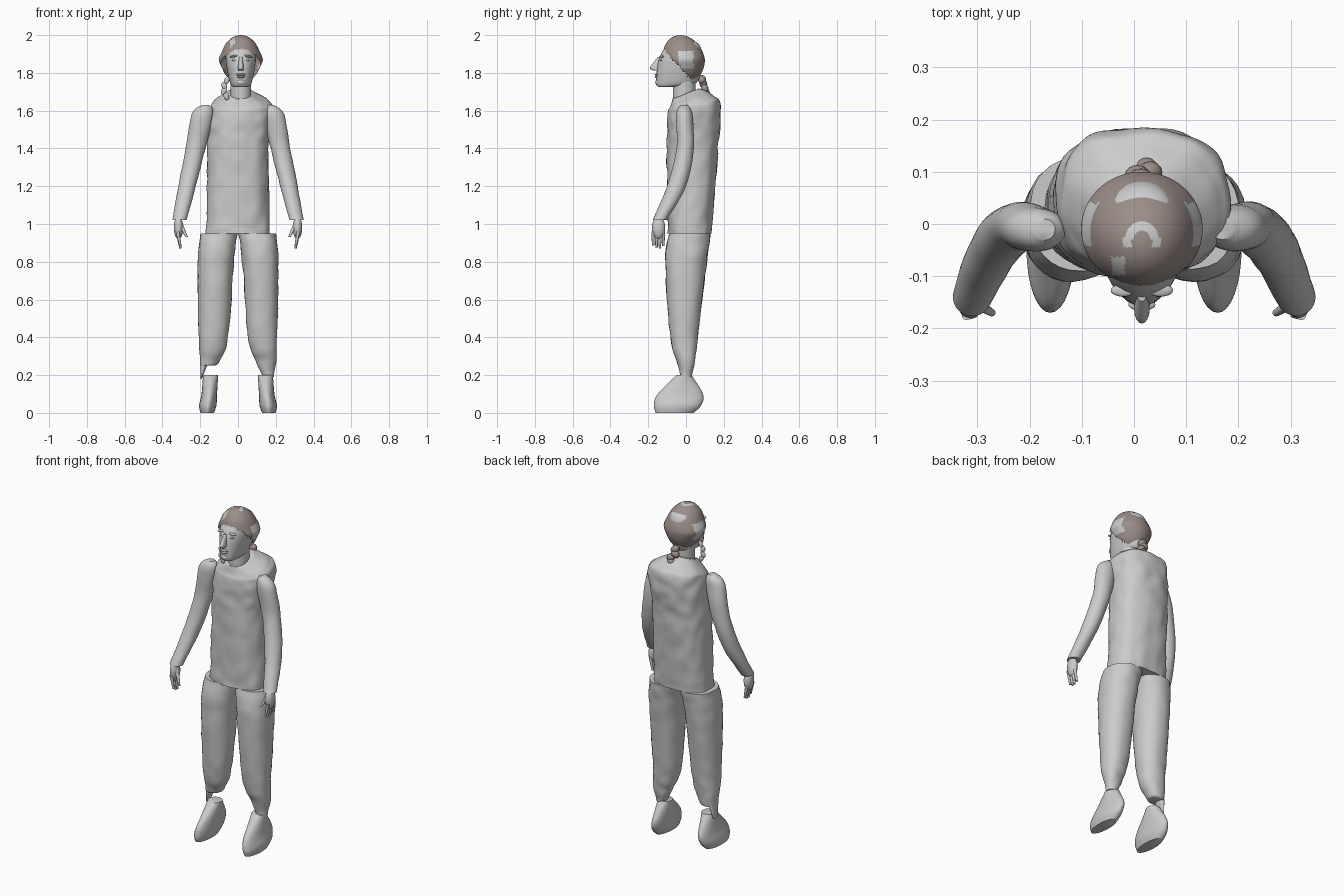
import bpy, bmesh, math, random
from mathutils import Vector, noise

old = bpy.data.objects.get("Cube")
if old:
    bpy.data.objects.remove(old)


def material(name, red, green, blue):
    mat = bpy.data.materials.new(name)
    mat.use_nodes = True
    mat.diffuse_color = (red, green, blue, 1)
    shader = mat.node_tree.nodes["Principled BSDF"]
    shader.inputs["Base Color"].default_value = mat.diffuse_color
    return mat


GREY = material("plain grey", .6, .6, .6)
BROWN = material("hair brown", .33, .27, .25)
SIDES = {"left": 1, "right": -1}
MIDDLE = .015  # the head sits slightly off the centre line


def finish(name, bm, *mats):
    bmesh.ops.recalc_face_normals(bm, faces=bm.faces)
    mesh = bpy.data.meshes.new(name)
    bm.to_mesh(mesh)
    bm.free()
    ob = bpy.data.objects.new(name, mesh)
    bpy.context.collection.objects.link(ob)
    for mat in mats:
        mesh.materials.append(mat)
    bpy.ops.object.select_all(action="DESELECT")
    ob.select_set(True)
    bpy.context.view_layer.objects.active = ob
    bpy.ops.object.shade_smooth_by_angle(angle=math.radians(50))
    return ob


def ring(z, x=0, y=0, wide=.1, deep=None):
    return Vector((z, x, y, wide, deep or wide))


def spline(rings, steps):
    """Smoothly interpolate between neighbouring rings."""
    padded = [rings[0], *rings, rings[-1]]
    for a, b, c, d in zip(padded, padded[1:], padded[2:], padded[3:]):
        for step in range(steps):
            t = step / steps
            yield b + t / 2 * (c - a + t * (2*a - 5*b + 4*c - d + t * (3*b - a - 3*c + d)))
    yield rings[-1]


def loft(name, *rings, side=1, power=2, wrinkle=0, tilt=0, sides=32, steps=6):
    """Skin a row of rounded cross-sections, with optional cloth wrinkles."""
    bm = bmesh.new()
    loops = []
    bottom, top = rings[0][0], rings[-1][0]
    for z, centre_x, centre_y, wide, deep in spline(rings, steps):
        lean = tilt * max(0, (z - bottom) / (top - bottom)) ** 8
        loop = []
        for k in range(sides):
            angle = math.tau * k / sides
            across, along = math.cos(angle), math.sin(angle)
            x = centre_x + wide * math.copysign(abs(across) ** (2 / power), across)
            y = deep * math.copysign(abs(along) ** (2 / power), along)
            point = Vector((side * x, centre_y + y, z + lean * y))
            outward = Vector((side * across, along, 0))
            point += outward * wrinkle * noise.noise(point * 16)
            loop.append(bm.verts.new(point))
        loops.append(loop)
    for low, high in zip(loops, loops[1:]):
        for k in range(sides):
            after = (k + 1) % sides
            bm.faces.new((low[k], low[after], high[after], high[k]))
    bm.faces.new(loops[0])
    bm.faces.new(loops[-1])
    return finish(name, bm, GREY)


def ball(name, position, radii, mat=GREY, turn=0):
    bm = bmesh.new()
    bmesh.ops.create_uvsphere(bm, u_segments=20, v_segments=12, radius=1)
    bmesh.ops.scale(bm, vec=radii, verts=bm.verts)
    ob = finish(name, bm, mat)
    ob.location = position
    ob.rotation_euler.y = turn


# Sleeveless top with a sloping collar
loft("torso",
     ring(z=.95, y=.02, wide=.17, deep=.115),
     ring(z=1.4, y=.035, wide=.16, deep=.135),
     ring(z=1.6, x=.018, y=.043, wide=.165, deep=.14),
     ring(z=1.65, x=.018, y=.03, wide=.14, deep=.115),
     ring(z=1.69, x=MIDDLE, wide=.07),
     power=2.5, wrinkle=.008, tilt=.4, sides=64, steps=14)


# Trousers: the right cuff is torn off higher than the left one
def trouser_leg(word, hem):
    loft(word + "_trouser_leg", hem,
         ring(z=.27, x=.15, wide=.052, deep=.047),
         ring(z=.4, x=.13, y=-.01, wide=.078, deep=.072),
         ring(z=.8, x=.118, wide=.096, deep=.11),
         ring(z=.95, x=.1, y=.02, wide=.1, deep=.11),
         side=SIDES[word], wrinkle=.005, power=2.2, steps=10)


trouser_leg("left", ring(z=.19, x=.16, wide=.03))
trouser_leg("right", ring(z=.25, x=.165, wide=.036))
loft("right_ankle_strip",
     ring(z=.18, x=.195, wide=.004, deep=.022),
     ring(z=.26, x=.18, wide=.02, deep=.035), side=-1)

for word, side in SIDES.items():
    loft(word + "_shoe",
         ring(z=0, x=.163, y=-.06, wide=.036, deep=.1),
         ring(z=.04, x=.16, y=-.045, wide=.046, deep=.125),
         ring(z=.1, x=.152, y=-.03, wide=.041, deep=.12),
         ring(z=.2, x=.145, y=-.01, wide=.04), side=side)
    loft(word + "_arm",
         ring(z=1.02, x=.31, y=-.14, wide=.037),
         ring(z=1.2, x=.27, y=-.05, wide=.046, deep=.05),
         ring(z=1.4, x=.225, y=-.005, wide=.052, deep=.046),
         ring(z=1.58, x=.187, y=-.01, wide=.058, deep=.042),
         ring(z=1.63, x=.17, y=-.01, wide=.02), side=side, wrinkle=.003)
    ball(word + "_palm", (side * .315, -.145, .98), (.025, .035, .06))
    # Fingers hang side by side and curl slightly inwards
    for finger in range(4):
        y = -.174 + finger * .018
        loft(f"{word}_finger_{finger + 1}",
             ring(z=.885 - .015 * math.sin(finger), x=.305, y=y, wide=.006),
             ring(z=.96, x=.32, y=y, wide=.01), side=side, sides=12)
    loft(word + "_thumb",
         ring(z=.93, x=.272, y=-.17, wide=.007),
         ring(z=1, x=.304, y=-.15, wide=.012), side=side, sides=12)

# Neck, head and face
loft("neck",
     ring(z=1.6, x=MIDDLE, y=-.01, wide=.055, deep=.06),
     ring(z=1.8, x=MIDDLE, y=-.01, wide=.055, deep=.06))
loft("head",
     ring(z=1.725, x=MIDDLE, y=-.1, wide=.035, deep=.045),
     ring(z=1.75, x=MIDDLE, y=-.05, wide=.058, deep=.108),
     ring(z=1.87, x=MIDDLE, y=-.03, wide=.08, deep=.115),
     ring(z=1.95, x=MIDDLE, y=-.015, wide=.07, deep=.085),
     ring(z=1.985, x=MIDDLE, y=-.03, wide=.03), power=2.15)
loft("nose",
     ring(z=1.812, x=MIDDLE, y=-.155, wide=.014, deep=.02),
     ring(z=1.83, x=MIDDLE, y=-.16, wide=.015, deep=.03),
     ring(z=1.885, x=MIDDLE, y=-.136, wide=.008, deep=.012), sides=16)
ball("upper_lip", (MIDDLE, -.154, 1.791), (.026, .012, .006))
ball("lower_lip", (MIDDLE, -.152, 1.779), (.021, .013, .007))
ball("chin", (MIDDLE, -.145, 1.75), (.026, .018, .018))
for word, side in SIDES.items():
    ball(word + "_eye", (MIDDLE + side * .033, -.128, 1.867), (.014, .012, .007))
    ball(word + "_brow", (MIDDLE + side * .036, -.127, 1.888), (.024, .012, .006), turn=side * .15)

# Hair cap, cut open at the face, with bald patches by the ears and crown
random.seed(4)
bm = bmesh.new()
bmesh.ops.create_uvsphere(bm, u_segments=72, v_segments=60, radius=1)
for v in bm.verts:
    ear_bulge = 1 + .12 * math.exp(-(v.co.z * 4) ** 2)
    v.co.x = MIDDLE + v.co.x * .104 * ear_bulge
    v.co.y = -.01 + v.co.y * .11 - .02 * max(0, v.co.z)
    v.co.z = 1.87 + v.co.z * .13
open_faces = []
for face in bm.faces:
    x, y, z = face.calc_center_median()
    x -= MIDDLE
    hairline = -.05 - (z - 1.85) * .9 + random.uniform(-.006, .006)
    if y < hairline:
        open_faces.append(face)
    ear = abs(x) > .07 and abs(y) < .04 and abs(z - 1.87) < .045
    crown = z > 1.96 and abs(math.hypot(x, y + .032) - .027) < .008 and y > -.045
    tuft = z > 1.93 and abs(x + .045) < .012 and abs(y + .08) < .018
    face.material_index = int(ear or crown or tuft)
bmesh.ops.delete(bm, geom=open_faces, context="FACES")
finish("hair_cap", bm, BROWN, GREY)

# Braid at the nape and loose lock by the right cheek
for link in range(6):
    zigzag = (-1) ** link
    ball(f"braid_{link + 1}",
         (.005 + .009 * link + .008 * zigzag, .085 + .007 * link, 1.765 - .024 * link),
         (.027 - .0015 * link, .021, .021), BROWN, turn=.6 * zigzag)
for link in range(4):
    ball(f"loose_lock_{link + 1}",
         (-.06 - .016 * math.sin(link), -.055, 1.76 - .028 * link),
         (.014, .008, .021), turn=.4 * (-1) ** link)
